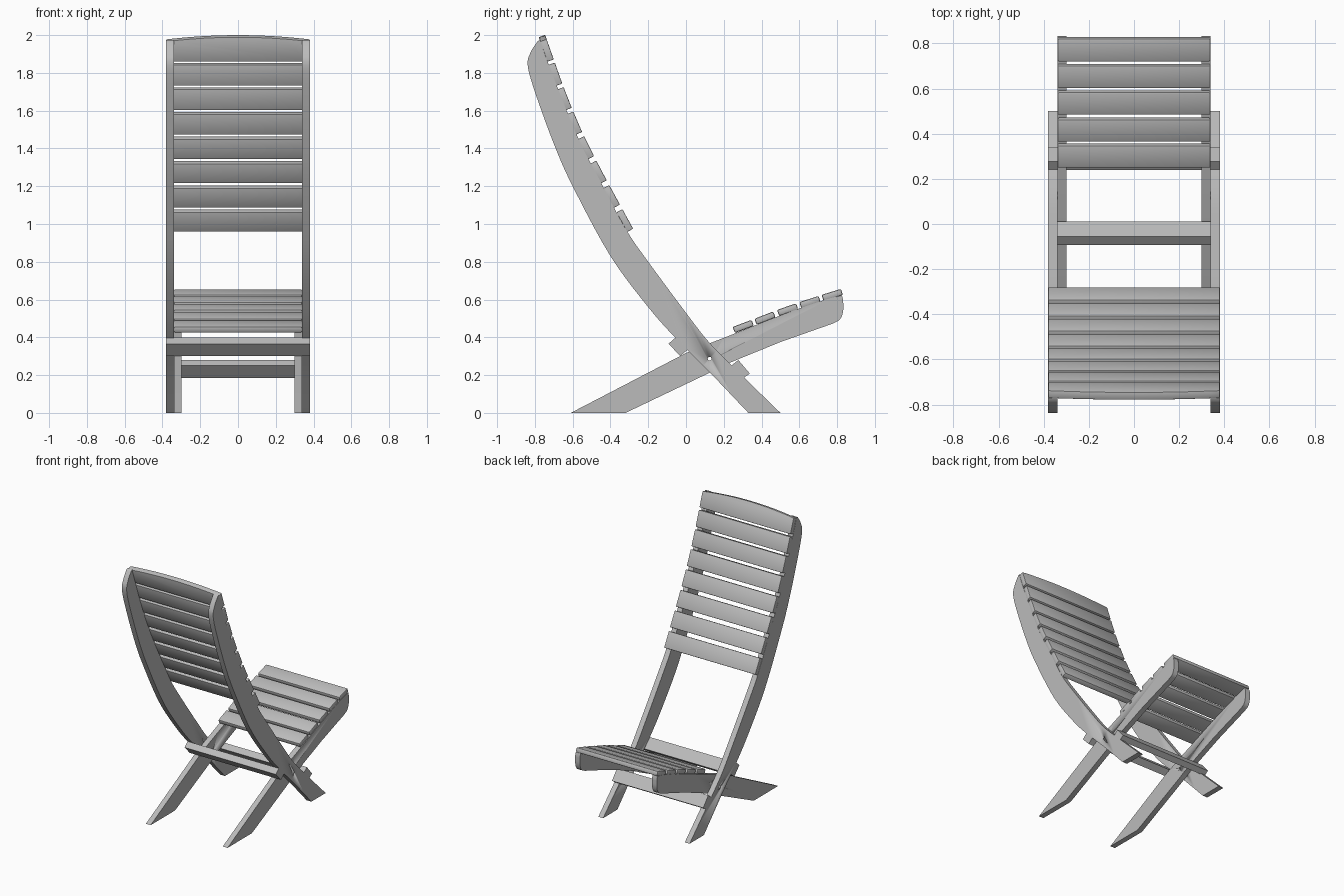
import bpy, bmesh, math
from mathutils import Vector

if "Cube" in bpy.data.objects:
    bpy.data.objects.remove(bpy.data.objects["Cube"], do_unlink=True)

grey = bpy.data.materials.new("plain_grey")
grey.use_nodes = True
grey.diffuse_color = (0.5, 0.5, 0.5, 1)
grey.node_tree.nodes["Principled BSDF"].inputs["Base Color"].default_value = (0.5, 0.5, 0.5, 1)

X, Y, Z = Vector((1, 0, 0)), Vector((0, 1, 0)), Vector((0, 0, 1))
INNER, MIDDLE, OUTER = 0.30, 0.34, 0.38


def activate(ob):
    bpy.ops.object.select_all(action="DESELECT")
    ob.select_set(True)
    bpy.context.view_layer.objects.active = ob


def prism(name, outline, origin, u, v, depth, bevel=0):
    """Extrude a flat outline, drawn on axes u and v, along u x v."""
    bm = bmesh.new()
    face = bm.faces.new([bm.verts.new(origin + u * a + v * b) for a, b in outline])
    top = bmesh.ops.extrude_face_region(bm, geom=[face])
    moved = [g for g in top["geom"] if isinstance(g, bmesh.types.BMVert)]
    bmesh.ops.translate(bm, verts=moved, vec=u.cross(v) * depth)
    bmesh.ops.recalc_face_normals(bm, faces=bm.faces)
    mesh = bpy.data.meshes.new(name)
    bm.to_mesh(mesh)
    bm.free()
    mesh.materials.append(grey)
    ob = bpy.data.objects.new(name, mesh)
    bpy.context.collection.objects.link(ob)
    activate(ob)
    if bevel:
        mod = ob.modifiers.new("rounded_edges", "BEVEL")
        mod.width, mod.segments = bevel, 2
        bpy.ops.object.modifier_apply(modifier=mod.name)
    bpy.ops.object.shade_smooth_by_angle(angle=math.radians(30))
    return ob


def smooth(points, steps=5):
    """Smooth curve through the points."""
    p = [Vector(q) for q in points]
    p = [2 * p[0] - p[1]] + p + [2 * p[-1] - p[-2]]
    out = []
    for a, b, c, d in zip(p, p[1:], p[2:], p[3:]):
        for i in range(steps):
            t = i / steps
            out.append(0.5 * (2 * b + (c - a) * t + (2 * a - 5 * b + 4 * c - d) * t * t
                              + (3 * b - a - 3 * c + d) * t ** 3))
    return out + [p[-2]]


def slat(name, start, end, half, length, depth, bevel, arch=0):
    """Board across the chair; its upper edge may be arched."""
    d = (Vector((0, *end)) - Vector((0, *start))).normalized()
    n = 16 if arch else 1
    edge = [(half * (1 - 2 * i / n), length - arch * (1 - 2 * i / n) ** 2) for i in range(n + 1)]
    return prism(name, [(-half, 0), (half, 0)] + edge, Vector((0, *start)), X, d, depth, bevel)


# Side rails: curved back rails outside, seat rails inside
back_front = [(0.50, 0), (0.31, 0.185), (0.13, 0.365), (0, 0.53), (-0.2, 0.80), (-0.317, 0.97),
              (-0.45, 1.22), (-0.58, 1.475), (-0.733, 1.86), (-0.772, 1.975)]
back_rear = [(-0.785, 1.968), (-0.822, 1.91), (-0.838, 1.84), (-0.80, 1.70), (-0.70, 1.425),
             (-0.6, 1.2), (-0.4, 0.83), (-0.2, 0.56), (-0.056, 0.397), (0.13, 0.21), (0.33, 0)]
back_outline = smooth(back_front) + smooth(back_rear)

seat_top = [(0, 0.317), (0.13, 0.37), (0.26, 0.421), (0.5, 0.516), (0.72, 0.594), (0.825, 0.622)]
seat_nose = [(0.832, 0.60), (0.832, 0.54), (0.815, 0.495), (0.775, 0.472)]
seat_under = [(0.5, 0.375), (0.22, 0.26), (0.12, 0.21)]
seat_outline = ([(-0.61, 0)] + smooth(seat_top) + smooth(seat_nose)
                + smooth(seat_under) + [(-0.32, 0)])

rails = []
for side, back_x, seat_x in (("left", MIDDLE, INNER), ("right", -OUTER, -MIDDLE)):
    rails.append(prism("back_rail_" + side, back_outline, X * back_x, Y, Z, OUTER - MIDDLE))
    rails.append(prism("seat_rail_" + side, seat_outline, X * seat_x, Y, Z, MIDDLE - INNER))

# Pivot holes through the crossing rails
ring = [(0.01 * math.cos(math.tau * i / 16), 0.01 * math.sin(math.tau * i / 16)) for i in range(16)]
cutter = prism("pivot_cutter", ring, Vector((-0.5, 0.125, 0.287)), Y, Z, 1)
for rail in rails:
    activate(rail)
    mod = rail.modifiers.new("pivot_hole", "BOOLEAN")
    mod.operation, mod.solver, mod.object = "DIFFERENCE", "EXACT", cutter
    bpy.ops.object.modifier_apply(modifier=mod.name)
bpy.data.objects.remove(cutter, do_unlink=True)

# Cross boards that stop the rails from folding
prism("rear_cross_board", [(-0.093, 0.366), (-0.056, 0.398), (0.01, 0.335), (-0.031, 0.302)],
      X * -OUTER, Y, Z, 2 * OUTER)
prism("front_cross_board", [(0.24, 0.25), (0.277, 0.28), (0.338, 0.208), (0.302, 0.184)],
      X * -OUTER, Y, Z, 2 * OUTER)

# Backrest slats, the top one arched
ys = [-0.28, -0.35, -0.42, -0.487, -0.55, -0.605, -0.655, -0.70, -0.745]
marks = [(y, 0.975 + 0.128 * i) for i, y in enumerate(ys)]
for i, (a, b) in enumerate(zip(marks, marks[1:])):
    top = i == len(marks) - 2
    slat(f"back_slat_{i + 1}", a, b, OUTER, 0.138 if top else 0.118, 0.036, 0.004,
         0.024 if top else 0)

# Seat slats
marks = [(0.247, 0.455), (0.362, 0.498), (0.482, 0.545), (0.6, 0.586), (0.718, 0.625), (0.845, 0.664)]
for i, (a, b) in enumerate(zip(marks, marks[1:])):
    slat(f"seat_slat_{i + 1}", a, b, MIDDLE, 0.107, -0.034, 0.008)
